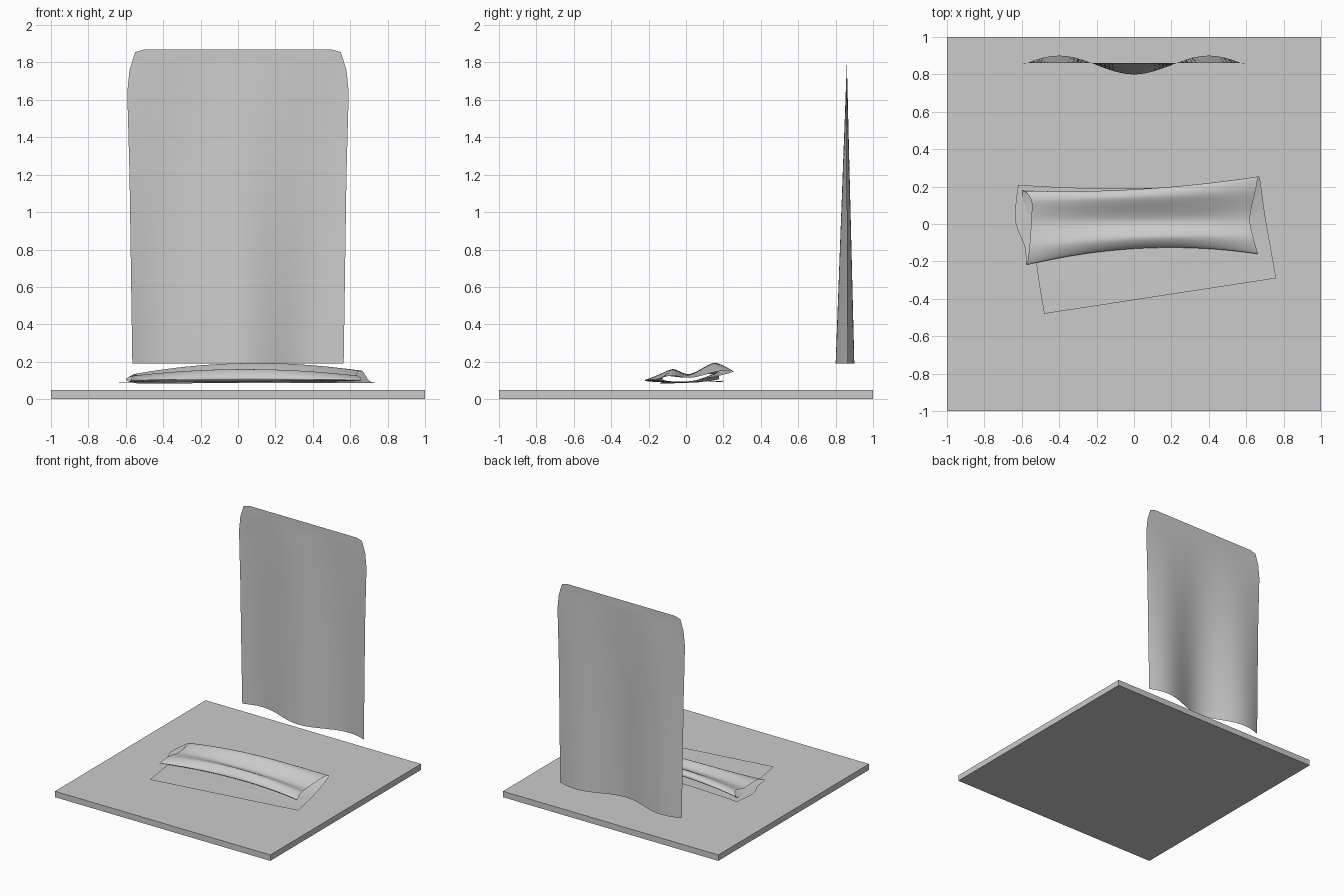
import bpy, math

if "Cube" in bpy.data.objects:
    bpy.data.objects.remove(bpy.data.objects["Cube"])


def grid_object(name, fn, nu, nv):
    """Smooth sheet from a function of u, v in 0..1."""
    verts = [fn(i / nu, j / nv) for j in range(nv + 1) for i in range(nu + 1)]
    w = nu + 1
    faces = [(j * w + i, j * w + i + 1, (j + 1) * w + i + 1, (j + 1) * w + i)
             for j in range(nv) for i in range(nu)]
    mesh = bpy.data.meshes.new(name)
    mesh.from_pydata(verts, [], faces)
    mesh.shade_smooth()
    ob = bpy.data.objects.new(name, mesh)
    bpy.context.collection.objects.link(ob)
    return ob


def catmull(rows, t):
    """Smooth interpolation through a list of equal-length rows."""
    n = len(rows) - 1
    k = min(int(t * n), n - 1)
    f = t * n - k
    p0, p1, p2, p3 = (rows[max(0, min(n, k + d))] for d in (-1, 0, 1, 2))
    return [b + 0.5 * f * (c - a + f * (2 * a - 5 * b + 4 * c - d + f * (3 * (b - c) + d - a)))
            for a, b, c, d in zip(p0, p1, p2, p3)]


def lerp_profile(profile, z):
    for (z0, a), (z1, b) in zip(profile, profile[1:]):
        if z <= z1:
            return a + (b - a) * (z - z0) / (z1 - z0)
    return profile[-1][1]


# Base slab
bpy.ops.mesh.primitive_cube_add(size=1, location=(0, 0, 0.025))
slab = bpy.context.object
slab.name = "base_slab"
slab.scale = (2, 2, 0.05)

# Hanging cloth: flat at the top, three waves growing toward the hem
HALF_WIDTH = [(0.19, 0.565), (1.2, 0.58), (1.64, 0.592), (1.76, 0.58), (1.855, 0.55), (1.87, 0.50)]


def hanging(u, v):
    z = 0.19 + 1.68 * v
    x = (2 * u - 1) * lerp_profile(HALF_WIDTH, z)
    s = max(0, (1.8 - z) / 1.61)
    y = 0.86 - s * (0.01 + 0.05 * math.cos(2 * math.pi * x / 0.8))
    return x, y, z


grid_object("hanging_cloth", hanging, 48, 112)

# Folded cloth rows: left xyz, right xyz, middle y shift, middle z bulge
FOLDS = [
    (-.48, -.48, .087, .76, -.29, .087, 0, 0),
    (-.51, -.30, .087, .735, -.15, .087, 0, 0),
    (-.55, -.02, .086, .70, .05, .10, 0, 0),
    (-.60, .17, .105, .67, .25, .145, -.03, .03),
    (-.55, .13, .135, .65, .18, .15, -.01, .05),
    (-.55, .01, .115, .62, .03, .115, 0, .02),
    (-.56, -.13, .125, .64, -.08, .125, .03, .035),
    (-.575, -.22, .10, .66, -.16, .10, .06, .01),
    (-.585, -.12, .09, .60, -.05, .095, .02, 0),
    (-.635, .02, .09, .53, .10, .092, 0, 0),
    (-.62, .21, .092, .47, .21, .10, -.02, 0),
]


def folded(u, v):
    xl, yl, zl, xr, yr, zr, dy, dz = catmull(FOLDS, v)
    b = 1 - (2 * u - 1) ** 2
    return (xl + (xr - xl) * u,
            yl + (yr - yl) * u + dy * b,
            zl + (zr - zl) * u + dz * b)


grid_object("folded_cloth", folded, 32, 100)
